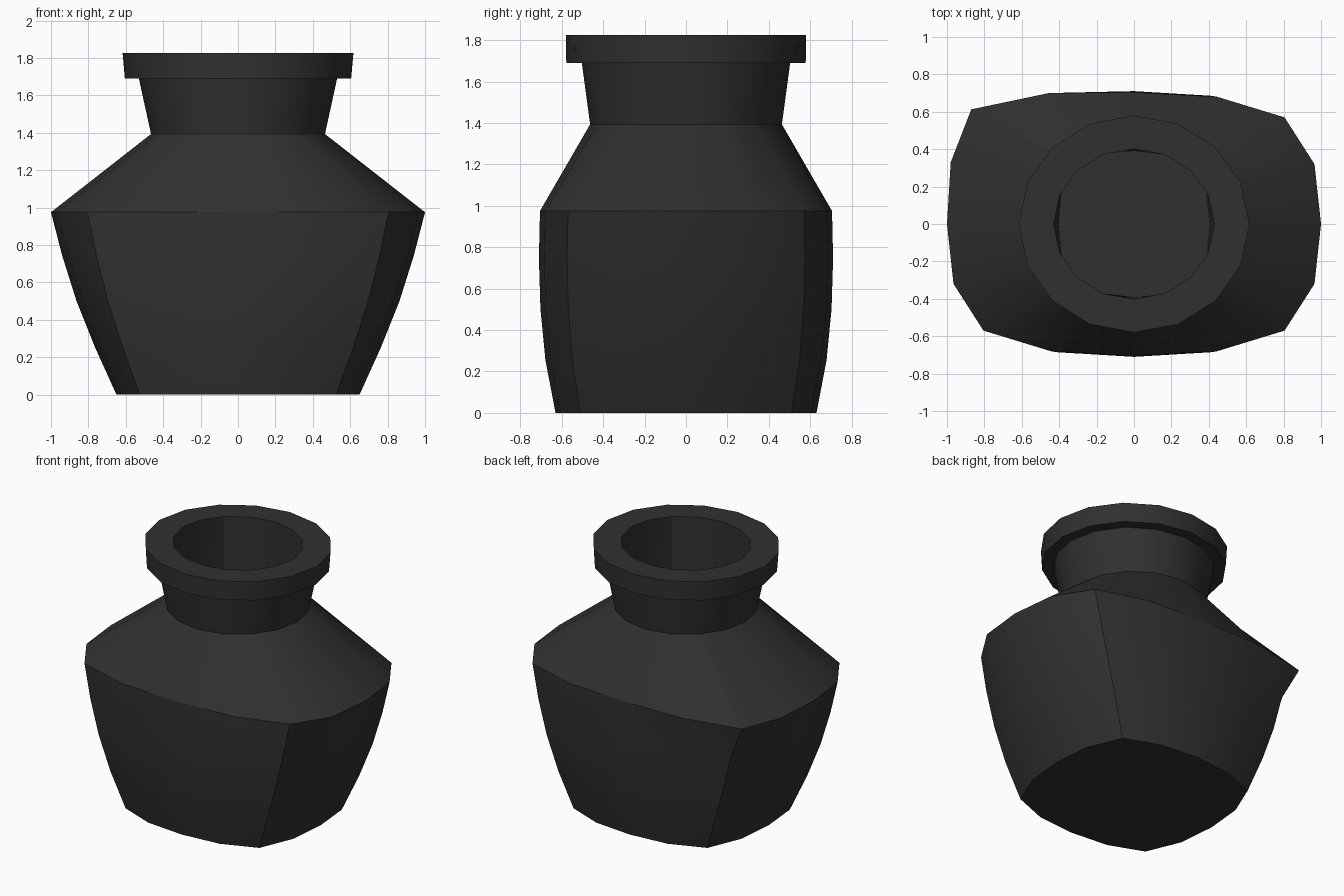
import bpy, bmesh, math

if "Cube" in bpy.data.objects:
    bpy.data.objects.remove(bpy.data.objects["Cube"])

# Quarter cross-sections of the squarish body: foot and widest part
FOOT = [(.65, 0), (.625, .27), (.525, .51), (.28, .605), (0, .63)]
WIDE = [(1, 0), (.965, .32), (.805, .57), (.445, .68), (0, .705)]


def mirror_quarter(q):
    """Expand a 5-point quarter into a 16-point ring."""
    half = q + [(-x, y) for x, y in reversed(q[:-1])]
    return half + [(x, -y) for x, y in reversed(half[1:-1])]


def body_ring(tx, ty, scale=1.0):
    q = [((a[0] + (b[0] - a[0]) * tx) * scale, (a[1] + (b[1] - a[1]) * ty) * scale)
         for a, b in zip(FOOT, WIDE)]
    return mirror_quarter(q)


def round_ring(rx, ry):
    return [(rx * math.cos(math.tau * i / 16), ry * math.sin(math.tau * i / 16))
            for i in range(16)]


# Belly rings, from the foot up to the shoulder edge
rings = [(z, body_ring(tx, ty)) for z, tx, ty in
         [(0, 0, 0), (.255, .33, .65), (.5, .61, .97), (.745, .83, 1.07), (.975, 1, 1)]]

# Slightly pulled-out back left corner of the shoulder edge
wide = rings[-1][1]
for i, p in ((5, (-.455, .70)), (6, (-.87, .613)), (7, (-.98, .33))):
    wide[i] = p

# Neck, overhanging lip, mouth and inside well
rings += [(z, round_ring(rx, ry)) for z, rx, ry in
          [(1.393, .465, .463), (1.69, .53, .503), (1.69, .605, .578),
           (1.825, .617, .58), (1.825, .43, .402)]]
rings.append((.1, body_ring(0, 0, .62)))

# Loft all rings into one closed shell
bm = bmesh.new()
loops = [[bm.verts.new((x, y, z)) for x, y in pts] for z, pts in rings]
for lo, hi in zip(loops, loops[1:]):
    for i in range(16):
        j = (i + 1) % 16
        bm.faces.new((lo[i], lo[j], hi[j], hi[i]))
bm.faces.new(loops[0][::-1])
bm.faces.new(loops[-1])
bmesh.ops.recalc_face_normals(bm, faces=bm.faces)
mesh = bpy.data.meshes.new("vase")
bm.to_mesh(mesh)
bm.free()
mat = bpy.data.materials.new("dark_clay")
mat.diffuse_color = (.03, .03, .03, 1)
mat.use_nodes = True
mat.node_tree.nodes["Principled BSDF"].inputs["Base Color"].default_value = mat.diffuse_color
mesh.materials.append(mat)
vase = bpy.data.objects.new("vase", mesh)
bpy.context.collection.objects.link(vase)

# Smooth shading with the crisp edges kept
bpy.context.view_layer.objects.active = vase
vase.select_set(True)
bpy.ops.object.shade_smooth_by_angle(angle=math.radians(30))
